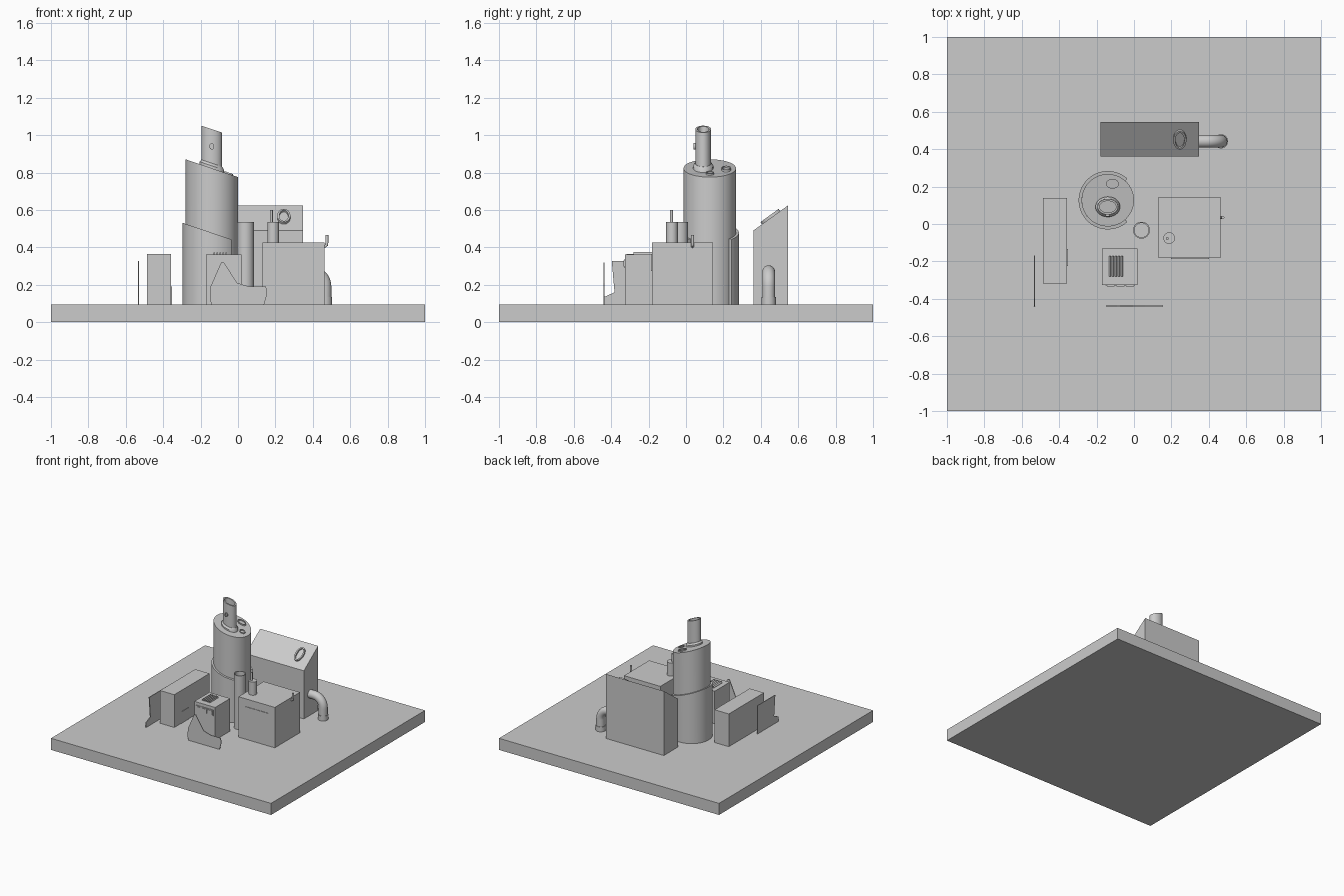
import bpy, bmesh, math
from mathutils import Vector

if "Cube" in bpy.data.objects:
    bpy.data.objects.remove(bpy.data.objects["Cube"])

G = 0.095  # top of the base plate


def finish(name, bm, smooth=False):
    bmesh.ops.recalc_face_normals(bm, faces=bm.faces)
    me = bpy.data.meshes.new(name)
    bm.to_mesh(me)
    bm.free()
    ob = bpy.data.objects.new(name, me)
    bpy.context.collection.objects.link(ob)
    if smooth:
        bpy.ops.object.select_all(action='DESELECT')
        ob.select_set(True)
        bpy.context.view_layer.objects.active = ob
        bpy.ops.object.shade_smooth_by_angle(angle=math.radians(35))
    return ob


def box(name, x0, x1, y0, y1, z0, z1):
    bm = bmesh.new()
    bmesh.ops.create_cube(bm, size=1)
    for v in bm.verts:
        v.co = Vector(((x0 + x1) / 2 + v.co.x * (x1 - x0),
                       (y0 + y1) / 2 + v.co.y * (y1 - y0),
                       (z0 + z1) / 2 + v.co.z * (z1 - z0)))
    return finish(name, bm)


def prism(name, pts, axis, a, b):
    """Extrude a 2D profile along x (pts = y,z) or y (pts = x,z)."""
    bm = bmesh.new()
    put = (lambda p, t: (t, p[0], p[1])) if axis == 'x' else (lambda p, t: (p[0], t, p[1]))
    f = bm.faces.new([bm.verts.new(put(p, a)) for p in pts])
    ext = bmesh.ops.extrude_face_region(bm, geom=[f])['geom']
    move = Vector((b - a, 0, 0)) if axis == 'x' else Vector((0, b - a, 0))
    bmesh.ops.translate(bm, vec=move, verts=[v for v in ext if isinstance(v, bmesh.types.BMVert)])
    return finish(name, bm)


def loft(name, cx, cy, rings, n=40):
    """Join elliptical rings (rx, ry, z, slope along x); both ends capped."""
    bm = bmesh.new()
    loops = []
    for rx, ry, z, s in rings:
        loops.append([bm.verts.new((cx + rx * math.cos(t), cy + ry * math.sin(t),
                                    z + s * rx * math.cos(t)))
                      for t in (2 * math.pi * i / n for i in range(n))])
    for a, b in zip(loops, loops[1:]):
        for i in range(n):
            j = (i + 1) % n
            bm.faces.new((a[i], a[j], b[j], b[i]))
    bm.faces.new(loops[0])
    bm.faces.new(loops[-1])
    return finish(name, bm, True)


def cup(name, cx, cy, rx, ry, z0, z1, wall, depth, s=0, s0=0):
    return loft(name, cx, cy, [(rx, ry, z0, s0), (rx, ry, z1, s),
                               (rx - wall, ry - wall, z1, s), (rx - wall, ry - wall, z1 - depth, s)])


def pipe(name, path, r, n=20):
    """Round pipe swept along a path lying in the xz plane."""
    bm = bmesh.new()
    pts = [Vector(p) for p in path]
    side = Vector((0, 1, 0))
    loops = []
    for i, p in enumerate(pts):
        d = (pts[min(i + 1, len(pts) - 1)] - pts[max(i - 1, 0)]).normalized()
        up = d.cross(side)
        loops.append([bm.verts.new(p + r * (math.cos(t) * side + math.sin(t) * up))
                      for t in (2 * math.pi * k / n for k in range(n))])
    for a, b in zip(loops, loops[1:]):
        for i in range(n):
            j = (i + 1) % n
            bm.faces.new((a[i], a[j], b[j], b[i]))
    bm.faces.new(loops[0])
    bm.faces.new(loops[-1])
    return finish(name, bm, True)


# Base plate
box("base_plate", -1, 1, -1, 1, 0, G)

# Tower with a slanted top
S = -0.34
loft("tower", -0.14, 0.127, [(0.14, 0.14, G, 0), (0.14, 0.14, 0.823, S)], 64)

# Open shell wrapped around the lower tower
bm = bmesh.new()
secs = []
for i in range(49):
    t = math.radians(48 + 264 * i / 48)
    sec = []
    for r, top in ((0.14, 0), (0.156, 0), (0.156, 1), (0.14, 1)):
        z = 0.478 + S * r * math.cos(t) if top else G
        sec.append(bm.verts.new((-0.14 + r * math.cos(t), 0.127 + r * math.sin(t), z)))
    secs.append(sec)
for a, b in zip(secs, secs[1:]):
    for k in range(4):
        m = (k + 1) % 4
        bm.faces.new((a[k], a[m], b[m], b[k]))
bm.faces.new(secs[0])
bm.faces.new(secs[-1])
finish("tower_shell", bm, True)

# Chimney on the tower, with collar, side port and roof vents
cup("chimney", -0.14, 0.092, 0.055, 0.042, 0.80, 1.032, 0.011, 0.12, S, S)
loft("chimney_collar", -0.14, 0.092, [(0.066, 0.054, 0.81, S), (0.066, 0.054, 0.836, S),
                                      (0.056, 0.043, 0.85, S)])
port = cup("chimney_port", 0, 0, 0.013, 0.017, 0, 0.015, 0.004, 0.008)
port.rotation_euler.x = math.pi / 2
port.location = (-0.14, 0.056, 0.94)
cup("large_vent", -0.115, 0.215, 0.034, 0.026, 0.80, 0.825, 0.006, 0.008, S, S)
cup("small_vent", -0.05, 0.128, 0.022, 0.022, 0.775, 0.80, 0.005, 0.008, S, S)

# Back building with a sloping roof and skylight ring
prism("back_building", [(0.36, G), (0.545, G), (0.545, 0.624), (0.36, 0.49)], 'x', -0.18, 0.347)
ring = cup("roof_ring", 0, 0, 0.035, 0.06, -0.01, 0.014, 0.011, 0.012)
ring.rotation_euler.x = math.atan2(0.134, 0.185)
ring.location = (0.245, 0.455, 0.559)

# Elbow duct from the back building to the ground
arc = [(0.345, 0.442, 0.27)]
arc += [(0.385 + 0.08 * math.sin(t), 0.442, 0.19 + 0.08 * math.cos(t))
        for t in (math.pi / 2 * i / 12 for i in range(13))]
pipe("elbow_duct", arc + [(0.465, 0.442, G)], 0.034, 28)
loft("duct_flange", 0.465, 0.442, [(0.038, 0.038, G, 0), (0.038, 0.038, 0.135, 0)], 28)

# Right building with framed front panel, exhaust and side tap
box("right_building", 0.132, 0.462, -0.182, 0.145, G, 0.427)
box("front_panel", 0.197, 0.402, -0.186, -0.17, 0.275, 0.364)
loft("exhaust", 0.188, -0.075, [(0.031, 0.031, 0.42, 0), (0.031, 0.031, 0.535, 0)])
loft("exhaust_pin", 0.178, -0.078, [(0.008, 0.008, 0.53, 0), (0.008, 0.008, 0.6, 0)], 16)
pipe("side_tap", [(0.455, 0.035, 0.405), (0.466, 0.035, 0.406), (0.473, 0.035, 0.412),
                  (0.475, 0.035, 0.425), (0.475, 0.035, 0.465)], 0.008, 14)

# Free-standing silo
cup("silo", 0.04, -0.033, 0.045, 0.045, G, 0.537, 0.007, 0.04)

# Small front machine with roof grille and front controls
box("front_machine", -0.17, 0.02, -0.325, -0.13, G, 0.363)
for i in range(5):
    x = -0.134 + i * 0.016
    prism(f"grille_fin_{i}", [(x, 0.36), (x + 0.012, 0.36), (x + 0.009, 0.376), (x + 0.003, 0.37)],
          'y', -0.28, -0.172)
box("control_strip", -0.152, 0.005, -0.33, -0.32, 0.29, 0.338)
for i in range(3):
    x = -0.145 + i * 0.051
    box(f"control_{i}", x, x + 0.042, -0.334, -0.325, 0.297, 0.331)

# Left building with low door
box("left_building", -0.487, -0.357, -0.317, 0.14, G, 0.364)
box("door", -0.36, -0.354, -0.225, -0.135, G, 0.19)

# Thin broken walls
prism("front_wall", [(-0.14, G), (-0.15, 0.12), (-0.147, 0.19), (-0.09, 0.32), (-0.075, 0.32),
                     (-0.005, 0.21), (0.06, 0.19), (0.15, 0.19), (0.155, 0.15), (0.14, G)],
      'y', -0.441, -0.435)
prism("side_wall", [(-0.44, G), (-0.437, 0.135), (-0.382, 0.16), (-0.397, 0.327),
                    (-0.168, 0.327), (-0.168, G)], 'x', -0.534, -0.528)
